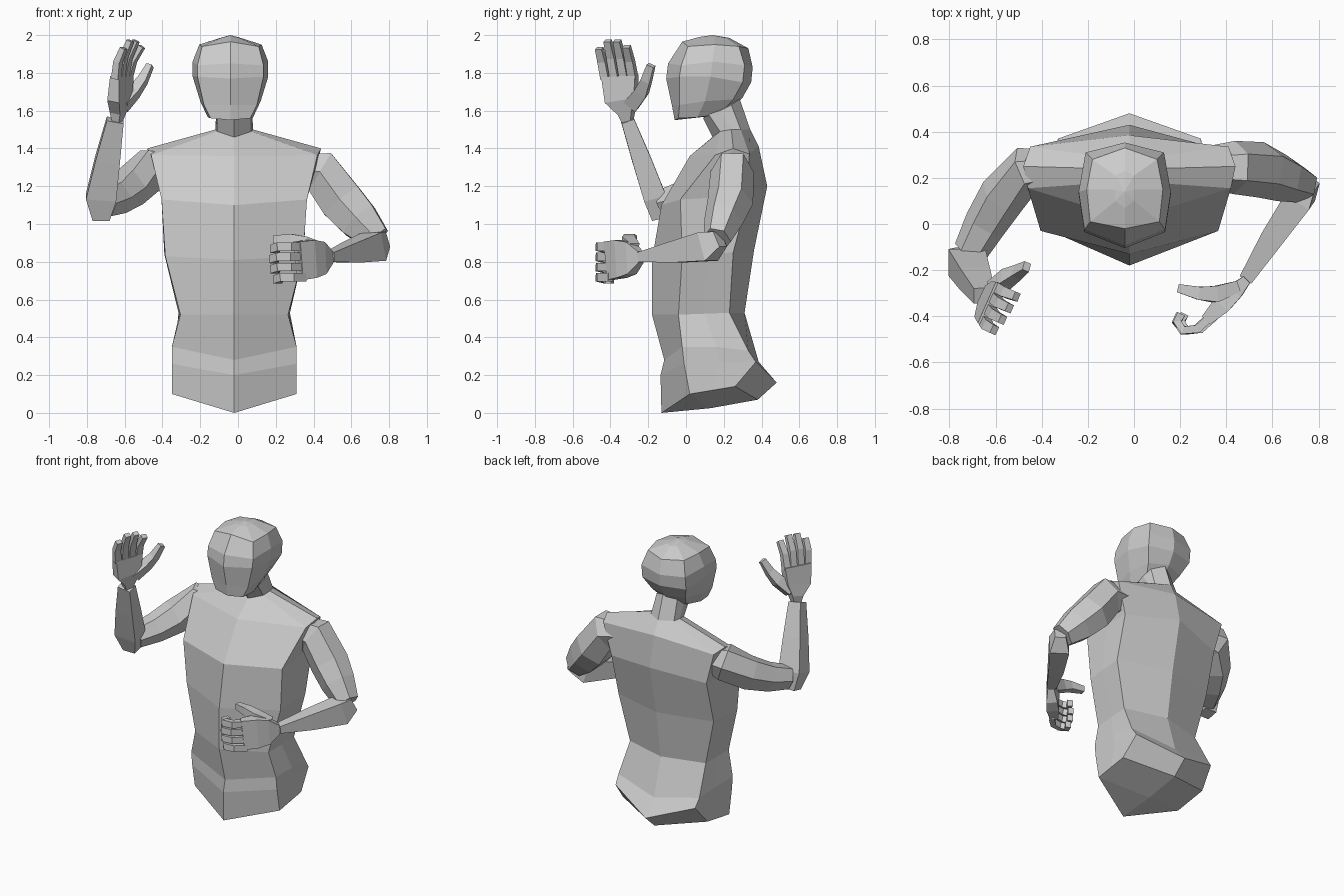
import bpy, bmesh, math
from mathutils import Vector

grey = bpy.data.materials.new("plain_grey")
grey.diffuse_color = (0.6, 0.6, 0.6, 1)


def skin_rings(name, rings, start, end):
    """Bridge closed rings of points and close both ends with a fan."""
    bm = bmesh.new()
    loops = [[bm.verts.new(p) for p in ring] for ring in rings]
    n = len(loops[0])
    for a, b in zip(loops, loops[1:]):
        for i in range(n):
            j = (i + 1) % n
            bm.faces.new((a[i], a[j], b[j], b[i]))
    for loop, tip in ((loops[0], start), (loops[-1], end)):
        v = bm.verts.new(tip)
        for i in range(n):
            bm.faces.new((loop[i], loop[(i + 1) % n], v))
    bmesh.ops.recalc_face_normals(bm, faces=bm.faces)
    mesh = bpy.data.meshes.new(name)
    bm.to_mesh(mesh)
    bm.free()
    mesh.materials.append(grey)
    obj = bpy.data.objects.new(name, mesh)
    bpy.context.collection.objects.link(obj)
    return obj


def mirrored(name, halves, cx, start, end):
    """Loft rings given from front centre round the side to back centre."""
    rings = []
    for h in halves:
        right = [(cx + x, y, z) for x, y, z in h]
        left = [(cx - x, y, z) for x, y, z in reversed(h[1:-1])]
        rings.append(right + left)
    return skin_rings(name, rings, (cx, *start), (cx, *end))


def limb(name, stations, wide, sides=4):
    """Sweep a section; stations are (point, half along wide, half across)."""
    pts = [Vector(s[0]) for s in stations]
    rings = []
    k = 1 / math.cos(math.pi / sides)
    for i, (p, a, b) in enumerate(stations):
        t = Vector()
        if i > 0:
            t += (pts[i] - pts[i - 1]).normalized()
        if i < len(pts) - 1:
            t += (pts[i + 1] - pts[i]).normalized()
        t.normalize()
        u = Vector(wide)
        u = (u - t * u.dot(t)).normalized()
        v = t.cross(u)
        ring = []
        for s in range(sides):
            ang = 2 * math.pi * (s + 0.5) / sides
            ring.append(pts[i] + u * (k * a * math.cos(ang)) + v * (k * b * math.sin(ang)))
        rings.append(ring)
    return skin_rings(name, rings, pts[0], pts[-1])


# Torso with shoulders and neck, from hips up
mirrored("torso", [
    [(0, -.13, 0), (.33, .02, .10), (.33, .14, .12), (.33, .26, .14), (0, .38, .07)],
    [(0, -.135, .20), (.33, -.01, .26), (.33, .18, .27), (.31, .37, .27), (0, .48, .16)],
    [(0, -.115, .28), (.33, -.02, .35), (.33, .16, .35), (.315, .33, .33), (0, .385, .27)],
    [(0, -.18, .52), (.285, -.04, .52), (.29, .10, .525), (.295, .23, .53), (0, .31, .53)],
    [(0, -.18, .81), (.365, -.02, .83), (.37, .11, .84), (.37, .25, .85), (0, .36, .86)],
    [(0, -.13, 1.10), (.385, -.03, 1.13), (.38, .15, 1.14), (.37, .33, 1.15), (0, .43, 1.20)],
    [(0, .02, 1.36), (.44, .155, 1.365), (.46, .25, 1.40), (.43, .335, 1.37), (0, .385, 1.41)],
    [(0, .14, 1.46), (.09, .18, 1.49), (.10, .24, 1.50), (.09, .29, 1.50), (0, .34, 1.50)],
    [(0, .09, 1.56), (.09, .12, 1.58), (.095, .18, 1.60), (.08, .24, 1.63), (0, .285, 1.66)],
], -.02, (.13, .025), (.18, 1.66))

# Head
mirrored("head", [
    [(0, -.06, 1.55), (.105, -.04, 1.56), (.12, .06, 1.565), (.09, .18, 1.58), (0, .25, 1.62)],
    [(0, -.075, 1.63), (.14, -.035, 1.63), (.16, .10, 1.65), (.13, .25, 1.66), (0, .30, 1.67)],
    [(0, -.105, 1.77), (.175, -.035, 1.78), (.20, .13, 1.78), (.17, .30, 1.75), (0, .345, 1.75)],
    [(0, -.095, 1.85), (.175, -.025, 1.84), (.20, .14, 1.86), (.17, .31, 1.84), (0, .353, 1.83)],
    [(0, -.02, 1.965), (.15, .01, 1.94), (.165, .15, 1.95), (.14, .28, 1.94), (0, .33, 1.93)],
    [(0, .07, 1.99), (.04, .10, 1.988), (.045, .15, 1.988), (.04, .21, 1.985), (0, .23, 1.985)],
], -.04, (.12, 1.57), (.14, 2.0))

Z = (0, 0, 1)

# Bent arm
limb("bent_upper_arm", [
    ((.32, .245, 1.29), .08, .08), ((.435, .245, 1.275), .115, .10),
    ((.55, .235, 1.12), .115, .105), ((.64, .20, 1.02), .105, .09),
    ((.735, .165, .92), .072, .065)], (1, 0, 1), 6)
limb("bent_forearm", [
    ((.765, .18, .92), .045, .035), ((.72, .115, .88), .078, .062),
    ((.60, -.06, .85), .055, .05), ((.485, -.24, .825), .025, .03)], Z)
limb("bent_palm", [
    ((.49, -.24, .825), .03, .02), ((.44, -.29, .82), .085, .035),
    ((.385, -.345, .815), .10, .04), ((.32, -.41, .805), .102, .025)], Z)
for i in range(4):
    z, dx = .88 - .054 * i, (0, -.005, 0, .015)[i]
    path = [(.335, -.40), (.275, -.455), (.215, -.462), (.188, -.425), (.205, -.39)]
    limb(f"bent_finger_{i + 1}",
         [((x + dx, y, z - .012 * (j > 2)), .022, .018) for j, (x, y) in enumerate(path)], Z)
limb("bent_thumb", [
    ((.44, -.275, .86), .04, .025), ((.35, -.305, .90), .035, .035),
    ((.28, -.30, .92), .027, .028), ((.19, -.278, .92), .02, .018)], Z)

# Raised arm
limb("raised_upper_arm", [
    ((-.36, .24, 1.29), .08, .07), ((-.465, .235, 1.285), .11, .09),
    ((-.57, .12, 1.195), .10, .09), ((-.645, 0, 1.14), .085, .08),
    ((-.71, -.12, 1.11), .07, .065)], Z, 6)
limb("raised_forearm", [
    ((-.725, -.14, 1.025), .045, .04), ((-.725, -.165, 1.14), .08, .06),
    ((-.69, -.235, 1.34), .065, .05), ((-.65, -.31, 1.55), .045, .035)], (1, 0, 0))
across = (.4, .92, 0)
limb("raised_palm", [
    ((-.64, -.31, 1.54), .025, .02), ((-.635, -.315, 1.59), .04, .03),
    ((-.625, -.34, 1.66), .085, .035), ((-.615, -.35, 1.785), .098, .025)], across)
bases = [(-.645, -.425), (-.625, -.375), (-.605, -.325), (-.585, -.28)]
tips = [(-.605, -.46, 1.93), (-.57, -.415, 1.97), (-.54, -.365, 1.97), (-.51, -.315, 1.94)]
for i, (b, t) in enumerate(zip(bases, tips)):
    low, top = Vector((*b, 1.77)), Vector(t)
    mid = low.lerp(top, .5) + Vector((-.01, 0, .01))
    limb(f"raised_finger_{i + 1}",
         [(low, .023, .02), (mid, .022, .018), (top, .019, .015)], across)
limb("raised_thumb", [
    ((-.61, -.29, 1.63), .04, .03), ((-.55, -.235, 1.70), .035, .03),
    ((-.505, -.21, 1.76), .026, .024), ((-.465, -.185, 1.84), .02, .016)], across)
